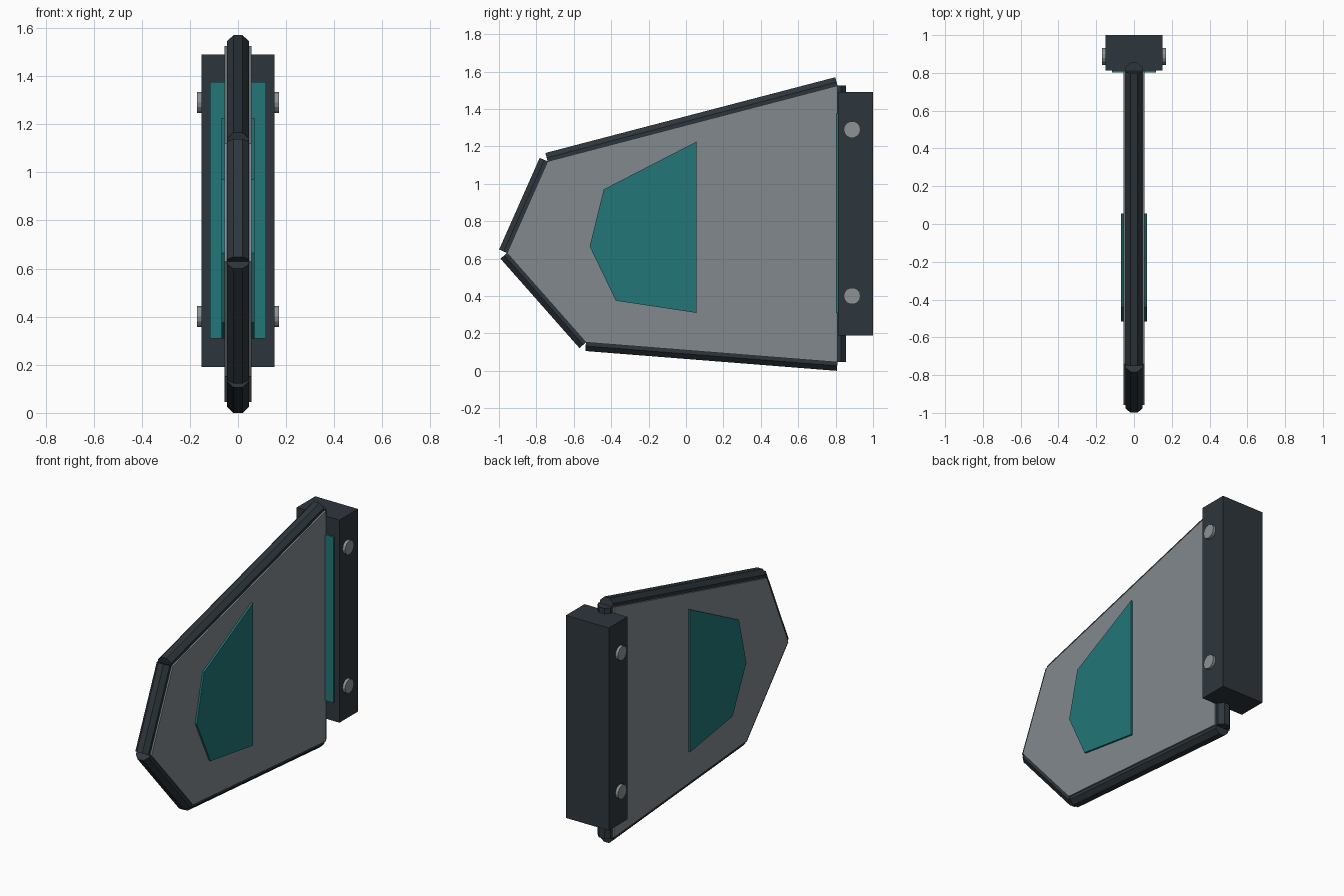
import bpy, bmesh
from math import pi
from mathutils import Vector, Matrix

cube = bpy.data.objects.get("Cube")
if cube:
    bpy.data.objects.remove(cube, do_unlink=True)


def material(name, rgb):
    m = bpy.data.materials.new(name)
    m.use_nodes = True
    m.diffuse_color = (*rgb, 1)
    m.node_tree.nodes["Principled BSDF"].inputs["Base Color"].default_value = (*rgb, 1)
    return m


DARK = material("dark slate", (0.027, 0.037, 0.046))
GREY = material("plate grey", (0.22, 0.25, 0.27))
TEAL = material("teal", (0.017, 0.18, 0.185))
STEEL = material("bolt steel", (0.27, 0.29, 0.29))


def finish(bm, name, mat):
    bmesh.ops.recalc_face_normals(bm, faces=bm.faces)
    mesh = bpy.data.meshes.new(name)
    bm.to_mesh(mesh)
    bm.free()
    mesh.materials.append(mat)
    obj = bpy.data.objects.new(name, mesh)
    bpy.context.collection.objects.link(obj)
    return obj


def slab(name, outline, x0, x1, mat):
    """Side-view outline of (y, z) points, extruded from x0 to x1."""
    bm = bmesh.new()
    face = bm.faces.new([bm.verts.new((x0, y, z)) for y, z in outline])
    ext = bmesh.ops.extrude_face_region(bm, geom=[face])
    verts = [g for g in ext["geom"] if isinstance(g, bmesh.types.BMVert)]
    bmesh.ops.translate(bm, verts=verts, vec=(x1 - x0, 0, 0))
    return finish(bm, name, mat)


def box(name, half_x, y0, y1, z0, z1, mat):
    return slab(name, [(y0, z0), (y1, z0), (y1, z1), (y0, z1)], -half_x, half_x, mat)


def rod(name, a, b, radius, sides, mat):
    """Flat-ended prism between two points, with a flat turned to the sides."""
    a, b = Vector(a), Vector(b)
    bm = bmesh.new()
    bmesh.ops.create_cone(bm, cap_ends=True, segments=sides, radius1=radius,
                          radius2=radius, depth=(b - a).length)
    axis = (b - a).normalized()
    side = Vector((0, 1, 0)) if abs(axis.x) > 0.9 else Vector((1, 0, 0))
    frame = Matrix((side, axis.cross(side), axis)).transposed().to_4x4()
    bm.transform(Matrix.Translation((a + b) / 2) @ frame @ Matrix.Rotation(pi / sides, 4, "Z"))
    return finish(bm, name, mat)


# Main fin plate
fin = [(0.81, 1.525), (-0.74, 1.12), (-0.957, 0.63), (-0.535, 0.152), (0.81, 0.046)]
slab("fin_plate", fin, -0.056, 0.056, GREY)

# Octagonal rim rods along each edge
rims = ["top_rim", "upper_front_rim", "lower_front_rim", "bottom_rim", "back_rim"]
for i, name in enumerate(rims):
    a, b = fin[i], fin[(i + 1) % len(fin)]
    rod(name, (0, *a), (0, *b), 0.05, 8, DARK)

# Inlaid panels on both faces
panel = [(0.055, 1.225), (-0.44, 0.97), (-0.515, 0.665), (-0.375, 0.375), (0.055, 0.31)]
# Mounting block and its coloured front strip
box("mounting_block", 0.152, 0.812, 1.0, 0.19, 1.49, DARK)
box("front_strip", 0.117, 0.803, 0.815, 0.31, 1.375, TEAL)

for label, s in (("left", 1), ("right", -1)):
    slab(label + "_panel", panel, s * 0.05, s * 0.068, TEAL)
    # Bolt heads on the block
    for level, z in (("upper", 1.29), ("lower", 0.4)):
        bolt = rod(f"{label}_{level}_bolt", (s * 0.14, 0.888, z), (s * 0.17, 0.888, z),
                   0.045, 14, STEEL)
